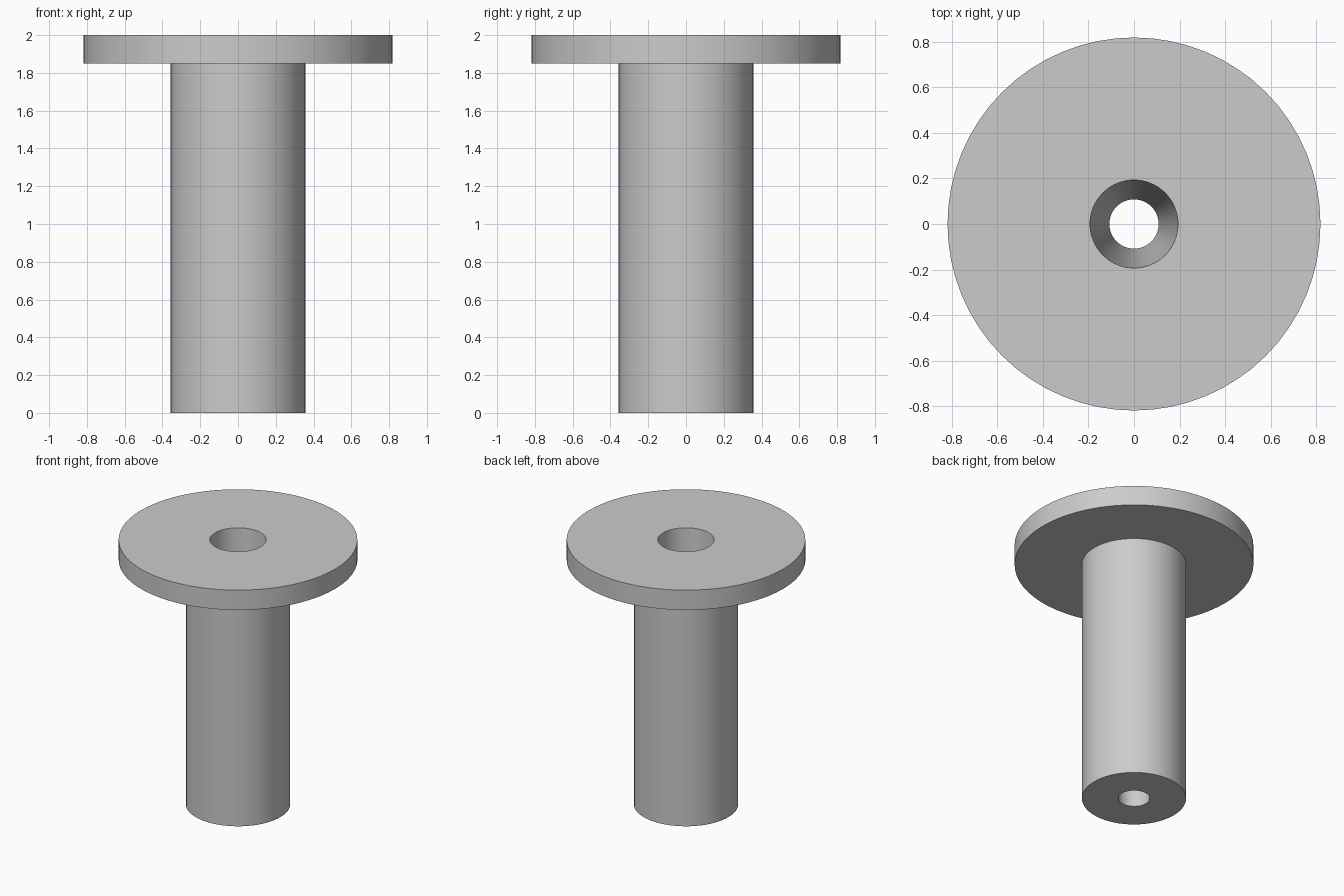
import bpy
import bmesh
from math import cos, sin, tau, radians

cube = bpy.data.objects.get("Cube")
if cube:
    bpy.data.objects.remove(cube, do_unlink=True)

SEGMENTS = 64

# Single plain grey finish
grey = bpy.data.materials.new("light_grey")
grey.use_nodes = True
colour = (0.6, 0.6, 0.6, 1)
grey.diffuse_color = colour
grey.node_tree.nodes["Principled BSDF"].inputs["Base Color"].default_value = colour


def lathe(name, profile):
    """Revolve a closed (radius, height) profile around z."""
    bm = bmesh.new()
    rings = [[bm.verts.new((r * cos(tau * i / SEGMENTS), r * sin(tau * i / SEGMENTS), z))
              for i in range(SEGMENTS)] for r, z in profile]
    for a, b in zip(rings, rings[1:] + rings[:1]):
        for i in range(SEGMENTS):
            j = (i + 1) % SEGMENTS
            bm.faces.new((a[i], a[j], b[j], b[i]))
    bmesh.ops.recalc_face_normals(bm, faces=bm.faces)
    mesh = bpy.data.meshes.new(name)
    bm.to_mesh(mesh)
    bm.free()
    mesh.materials.append(grey)
    obj = bpy.data.objects.new(name, mesh)
    bpy.context.collection.objects.link(obj)
    bpy.ops.object.select_all(action="DESELECT")
    obj.select_set(True)
    bpy.context.view_layer.objects.active = obj
    bpy.ops.object.shade_smooth_by_angle(angle=radians(30))
    return obj


# Shaft, flange and tapered bore turned as one piece
shaft_radius, flange_radius = 0.357, 0.818
bore_bottom, bore_top = 0.108, 0.193
flange_base, height = 1.85, 2.0
lathe("flanged_bushing", [
    (bore_bottom, 0), (shaft_radius, 0),
    (shaft_radius, flange_base), (flange_radius, flange_base),
    (flange_radius, height), (bore_top, height),
])
